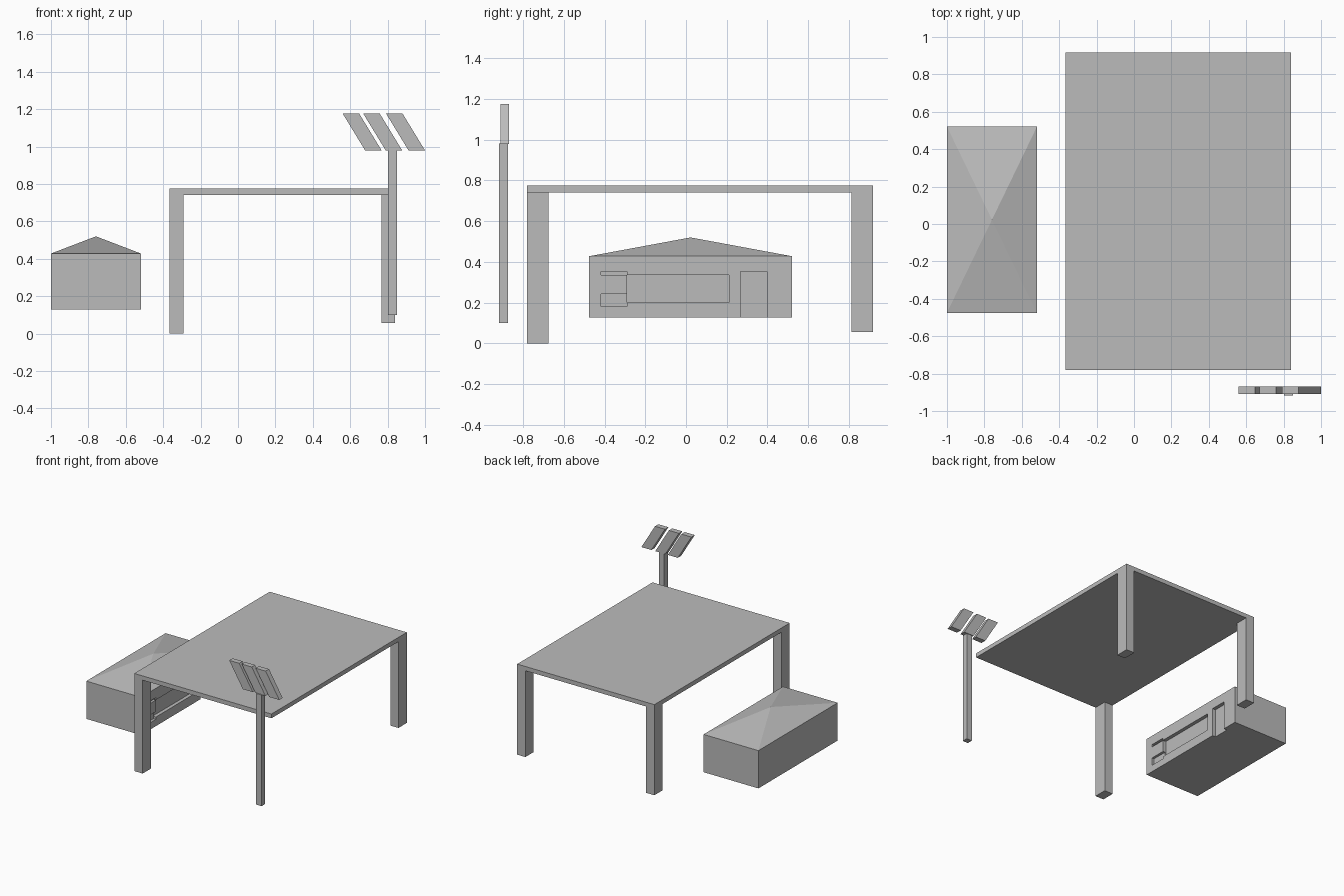
import bpy
import bmesh
from mathutils import Vector

cube = bpy.data.objects.get("Cube")
if cube:
    bpy.data.objects.remove(cube, do_unlink=True)

# Single flat grey for every part
grey = bpy.data.materials.new("plain_grey")
grey.use_nodes = True
colour = (0.5, 0.5, 0.5, 1)
grey.diffuse_color = colour
grey.node_tree.nodes["Principled BSDF"].inputs["Base Color"].default_value = colour


def finish(name, bm):
    bmesh.ops.recalc_face_normals(bm, faces=bm.faces)
    mesh = bpy.data.meshes.new(name)
    bm.to_mesh(mesh)
    bm.free()
    mesh.materials.append(grey)
    obj = bpy.data.objects.new(name, mesh)
    bpy.context.collection.objects.link(obj)
    return obj


def box(name, x, y, z, lean=0.0):
    """Box from axis ranges; lean shifts the top edge along x."""
    bm = bmesh.new()
    bmesh.ops.create_cube(bm, size=1)
    for v in bm.verts:
        top = v.co.z > 0
        v.co = Vector((x[v.co.x > 0] + lean * top, y[v.co.y > 0], z[top]))
    return finish(name, bm)


def carve(target, x, y, z):
    cutter = box("recess_cutter", x, y, z)
    cutter.hide_render = True
    mod = target.modifiers.new("recess", "BOOLEAN")
    mod.operation = "DIFFERENCE"
    mod.solver = "EXACT"
    mod.object = cutter
    bpy.context.view_layer.objects.active = target
    bpy.ops.object.modifier_apply(modifier=mod.name)
    bpy.data.objects.remove(cutter, do_unlink=True)


# Canopy slab and its three legs
LEFT, RIGHT, FRONT, BACK = -0.365, 0.84, -0.78, 0.918
UNDER = 0.741
box("canopy_slab", (LEFT, RIGHT), (FRONT, BACK), (UNDER, 0.775))
near_x, far_x = (LEFT, LEFT + 0.074), (RIGHT - 0.072, RIGHT)
back_y = (BACK - 0.105, BACK)
box("front_leg", near_x, (FRONT, FRONT + 0.104), (0, UNDER))
box("back_leg_right", near_x, back_y, (0.056, UNDER))
box("back_leg_left", far_x, back_y, (0.056, UNDER))

# Sign post with three slanted panels
box("sign_post", (0.803, 0.85), (-0.918, -0.873), (0.099, 0.981))
for i, x in enumerate((0.68, 0.79, 0.912)):
    box(f"sign_panel_{i + 1}", (x, x + 0.088), (-0.91, -0.868),
        (0.979, 1.176), lean=-0.12)

# Kiosk walls with recessed window, side slots and door
wall_x, wall_y = (-1.0, -0.519), (-0.475, 0.52)
eaves = 0.428
kiosk = box("kiosk_walls", wall_x, wall_y, (0.128, eaves))
face = wall_x[1]
deep, shallow = (face - 0.028, face + 0.05), (face - 0.02, face + 0.05)
carve(kiosk, deep, (-0.29, 0.21), (0.2, 0.336))
carve(kiosk, deep, (0.268, 0.397), (0.05, 0.354))
carve(kiosk, shallow, (-0.417, -0.289), (0.335, 0.354))
carve(kiosk, shallow, (-0.417, -0.289), (0.182, 0.243))

# Four-sided pyramid roof
bm = bmesh.new()
base = [bm.verts.new((wall_x[i], wall_y[j], eaves))
        for i, j in ((0, 0), (1, 0), (1, 1), (0, 1))]
apex = bm.verts.new((sum(wall_x) / 2, sum(wall_y) / 2, 0.52))
bm.faces.new(base)
for a, b in zip(base, base[1:] + base[:1]):
    bm.faces.new((a, b, apex))
finish("kiosk_roof", bm)
